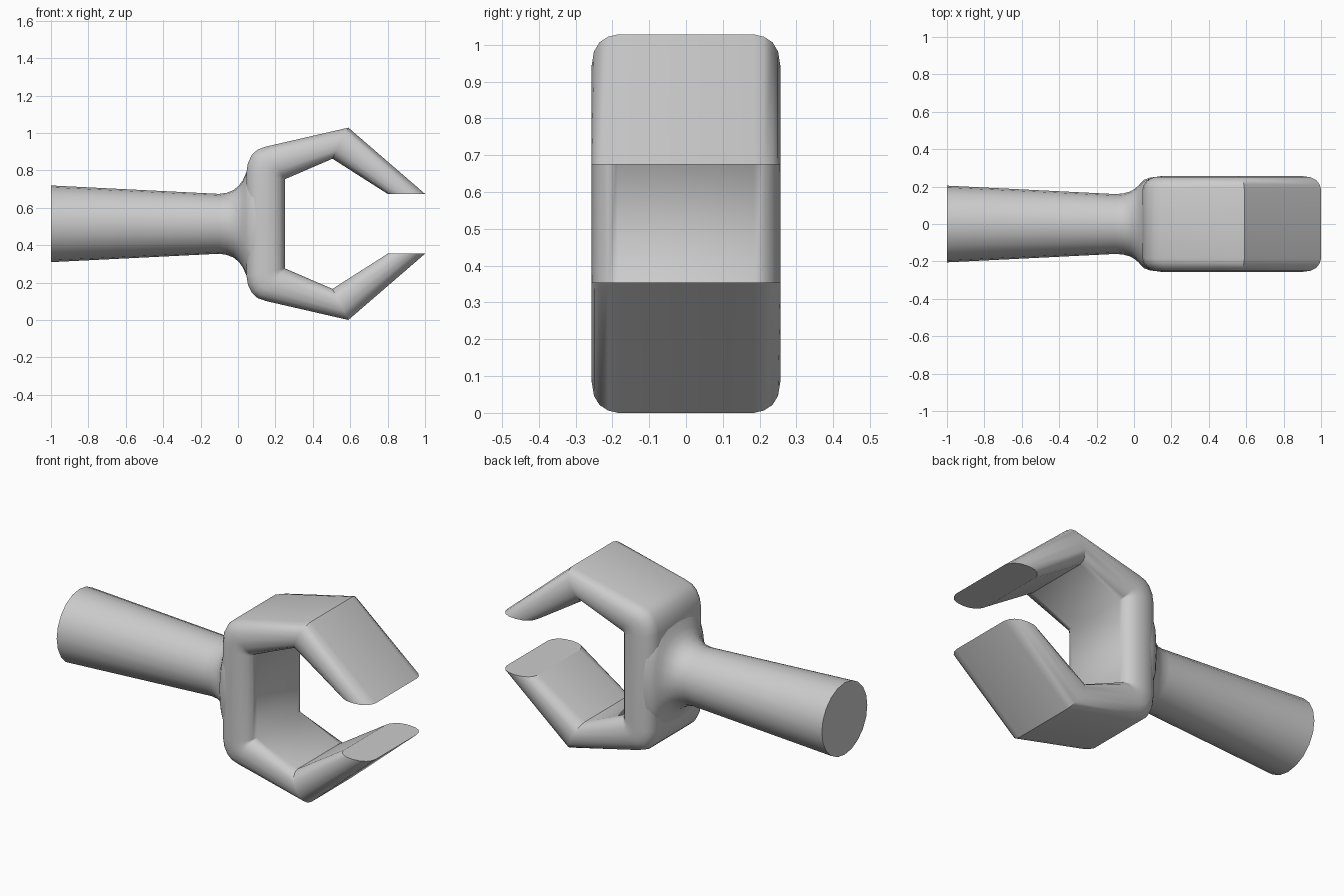
import bpy, bmesh
from math import cos, sin, pi, copysign

if "Cube" in bpy.data.objects:
    bpy.data.objects.remove(bpy.data.objects["Cube"])

ZC = 0.514  # height of the symmetry plane


def loft(name, rings):
    """Skin closed rings of equal point count and cap both ends."""
    bm = bmesh.new()
    vs = [[bm.verts.new(p) for p in r] for r in rings]
    n = len(vs[0])
    for a, b in zip(vs, vs[1:]):
        for i in range(n):
            j = (i + 1) % n
            bm.faces.new((a[i], a[j], b[j], b[i]))
    bm.faces.new(vs[0])
    bm.faces.new(vs[-1])
    bmesh.ops.remove_doubles(bm, verts=bm.verts, dist=0.0005)
    bmesh.ops.recalc_face_normals(bm, faces=bm.faces)
    me = bpy.data.meshes.new(name)
    bm.to_mesh(me)
    bm.free()
    ob = bpy.data.objects.new(name, me)
    bpy.context.collection.objects.link(ob)
    bpy.context.view_layer.objects.active = ob
    ob.select_set(True)
    bpy.ops.object.shade_smooth_by_angle(angle=0.5)
    ob.select_set(False)
    return ob


# Claw: rounded section (fraction of thickness from inside to outside, half width)
half = [(0, .185), (.04, .212), (.13, .235), (.28, .25), (.5, .256),
        (.72, .25), (.87, .235), (.96, .212), (1, .185)]
section = [(t, y) for t, y in half] + [(t, -y) for t, y in reversed(half)]

# Upper jaw stations: inner point and outer point, heights relative to the middle
upper = [((.25, .238), (.045, .275)), ((.25, .238), (.053, .325)),
         ((.25, .238), (.075, .37)), ((.25, .238), (.105, .397)),
         ((.25, .238), (.15, .413)), ((.505, .348), (.59, .514)),
         ((.80, .16), (1.0, .16))]
lower = [((a, -b), (c, -d)) for (a, b), (c, d) in reversed(upper)]
rings = []
for (ix, iz), (ox, oz) in lower + upper:
    rings.append([(ix + (ox - ix) * t, y, ZC + iz + (oz - iz) * t) for t, y in section])
loft("claw", rings)

# Handle: tapered shaft that flares into the back of the claw
# (x, half width, half height, squareness exponent)
profile = [(-1, .205, .205, 1), (-.1, .16, .16, 1), (-.06, .163, .166, 1),
           (-.025, .172, .18, .95), (.003, .187, .202, .9), (.025, .206, .232, .82),
           (.04, .224, .265, .75), (.055, .237, .295, .68), (.085, .248, .31, .6),
           (.12, .252, .31, .55)]
N = 20


def power(v, e):
    return copysign(abs(v) ** e, v)


rings = []
for x, ry, rz, e in profile:
    rings.append([(x, ry * power(cos(2 * pi * i / N), e),
                   ZC + rz * power(sin(2 * pi * i / N), e)) for i in range(N)])
loft("handle", rings)
